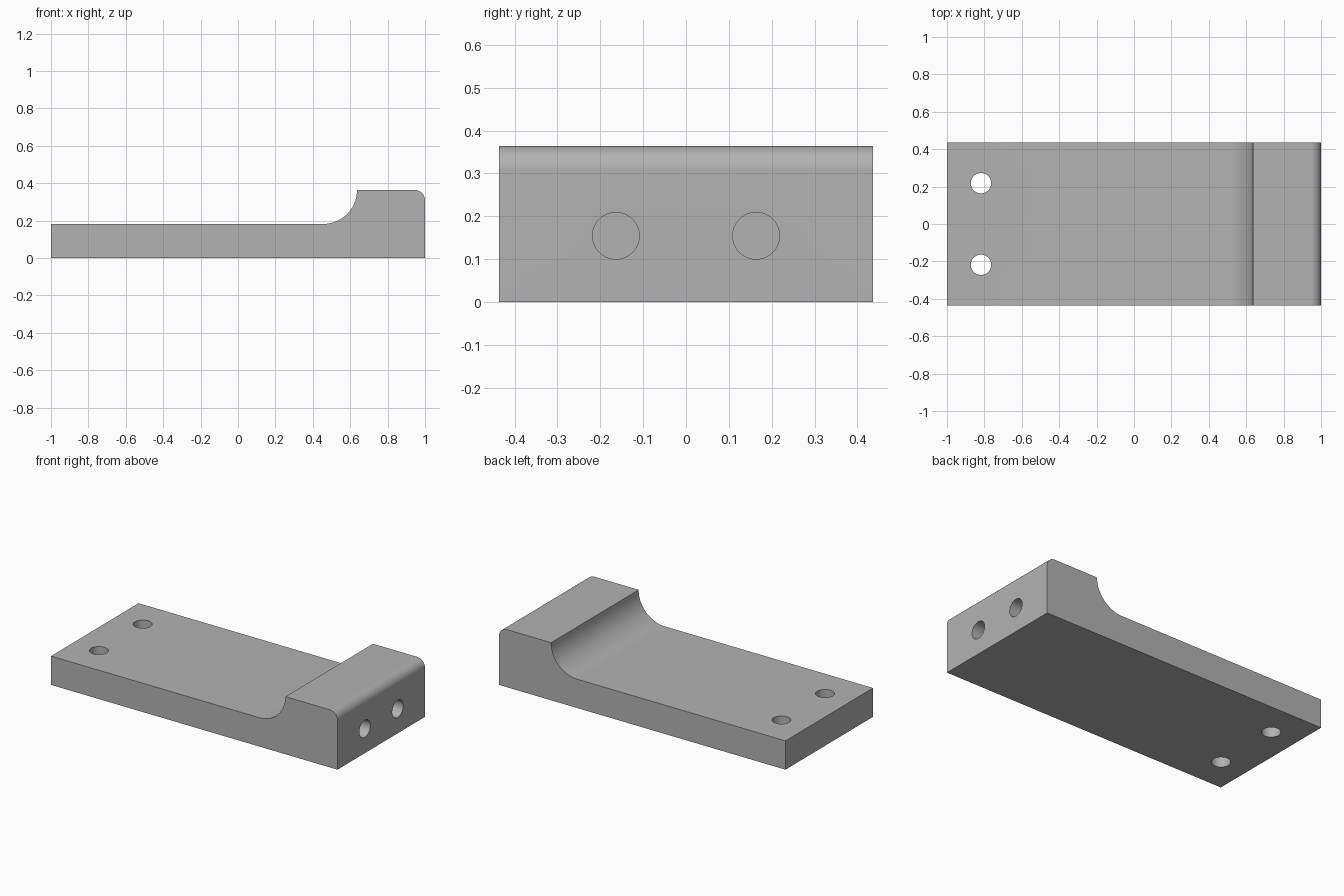
import bpy, bmesh, math
from mathutils import Matrix, Vector

cube = bpy.data.objects.get("Cube")
if cube:
    bpy.data.objects.remove(cube, do_unlink=True)

U = 2 / 55                      # one design unit; the bracket is 55 units long
HALF_X, HALF_Y = 1.0, 12 * U
PLATE, TOP = 5 * U, 10 * U      # plate and raised block heights
HOLE_R = 1.5 * U

grey = bpy.data.materials.new("grey metal")
grey.use_nodes = True
colour = (0.45, 0.45, 0.45, 1)
grey.diffuse_color = colour
grey.node_tree.nodes["Principled BSDF"].inputs["Base Color"].default_value = colour


def arc(cx, cz, r, start, end, steps=20):
    angles = [math.radians(start + (end - start) * i / steps) for i in range(steps + 1)]
    return [(cx + r * math.cos(a), cz + r * math.sin(a)) for a in angles]


def make_object(name, bm):
    bmesh.ops.recalc_face_normals(bm, faces=bm.faces)
    mesh = bpy.data.meshes.new(name)
    bm.to_mesh(mesh)
    bm.free()
    mesh.materials.append(grey)
    obj = bpy.data.objects.new(name, mesh)
    bpy.context.collection.objects.link(obj)
    return obj


def drill(obj, centre, depth, rotation):
    """Cut one round hole, then discard the cutter."""
    bm = bmesh.new()
    bmesh.ops.create_cone(bm, cap_ends=True, segments=48, radius1=HOLE_R, radius2=HOLE_R,
                          depth=depth, matrix=Matrix.Translation(centre) @ rotation)
    cutter = make_object("hole_cutter", bm)
    cutter.hide_render = True
    mod = obj.modifiers.new("hole", "BOOLEAN")
    mod.operation, mod.solver, mod.object = "DIFFERENCE", "EXACT", cutter
    bpy.ops.object.modifier_apply(modifier=mod.name)
    bpy.data.objects.remove(cutter, do_unlink=True)


# Side profile: plate, concave fillet, raised block with a rounded outer edge
edge_r = 1.5 * U
profile = [(-HALF_X, 0), (HALF_X, 0)]
profile += arc(HALF_X - edge_r, TOP - edge_r, edge_r, 0, 90)
profile += arc(HALF_X - 15 * U, TOP, 5 * U, 0, -90)
profile += [(-HALF_X, PLATE)]

bm = bmesh.new()
face = bm.faces.new([bm.verts.new((x, -HALF_Y, z)) for x, z in profile])
extruded = bmesh.ops.extrude_face_region(bm, geom=[face])["geom"]
bmesh.ops.translate(bm, vec=Vector((0, 2 * HALF_Y, 0)),
                    verts=[v for v in extruded if isinstance(v, bmesh.types.BMVert)])
bracket = make_object("mounting_bracket", bm)
bpy.context.view_layer.objects.active = bracket
bracket.select_set(True)

for side in (-1, 1):
    # Through holes in the plate
    drill(bracket, Vector((-HALF_X + 5 * U, side * 6 * U, PLATE / 2)), 1, Matrix.Identity(4))
    # Blind holes in the end of the block, ten units deep
    drill(bracket, Vector((HALF_X, side * 4.5 * U, 4.25 * U)), 20 * U,
          Matrix.Rotation(math.pi / 2, 4, "Y"))

bpy.ops.object.shade_smooth_by_angle(angle=math.radians(30))
